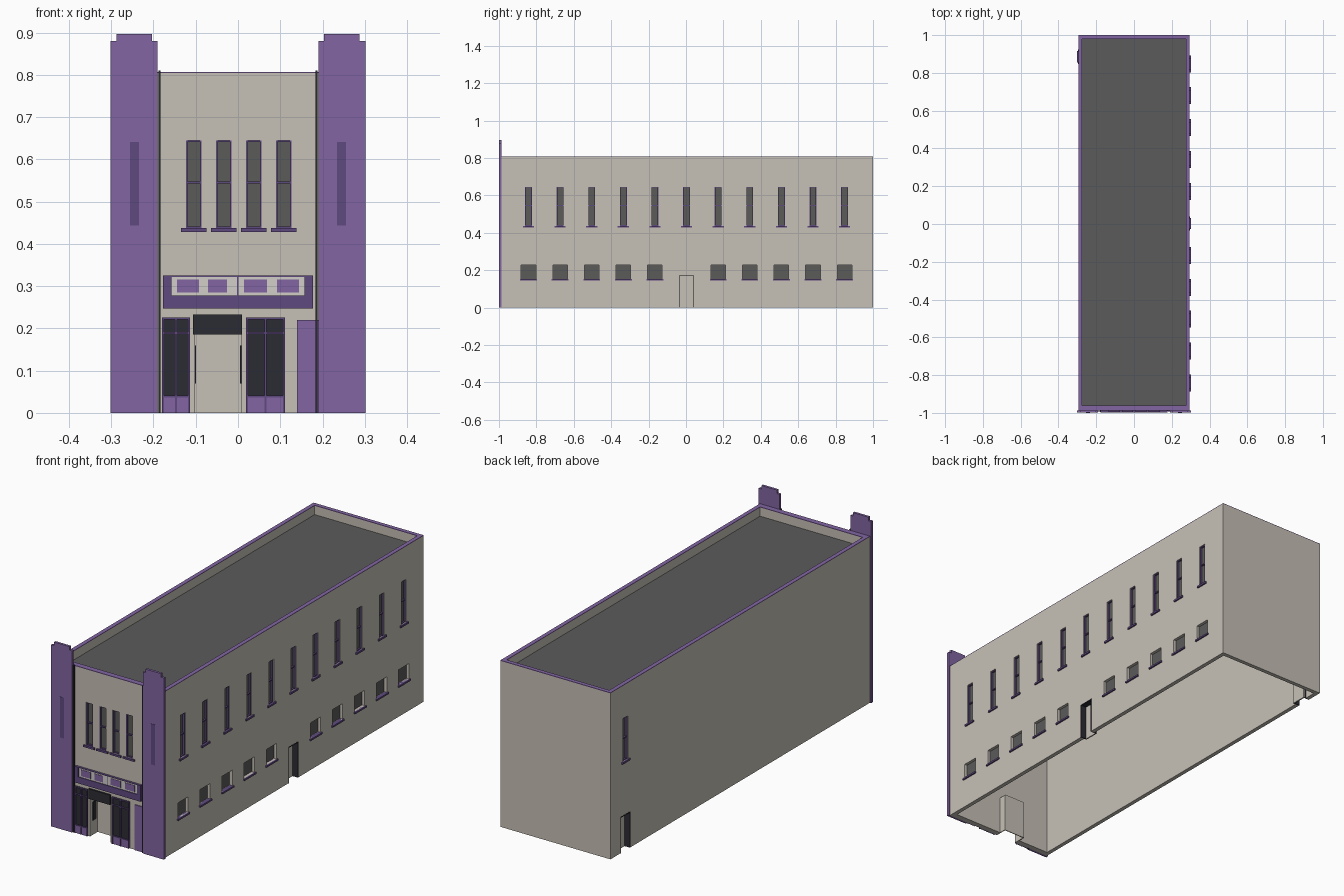
import bpy, bmesh
from mathutils import Vector

if "Cube" in bpy.data.objects:
    bpy.data.objects.remove(bpy.data.objects["Cube"], do_unlink=True)


def material(name, code):
    srgb = [int(code[i:i + 2], 16) / 255 for i in (0, 2, 4)]
    rgba = [((c + 0.055) / 1.055) ** 2.4 for c in srgb] + [1]
    m = bpy.data.materials.new(name)
    m.use_nodes = True
    m.diffuse_color = rgba
    for n in m.node_tree.nodes:
        if n.type == 'BSDF_PRINCIPLED':
            n.inputs['Base Color'].default_value = rgba
    return m


STONE = material("warm_stone", "c6c0b6")
PURPLE = material("purple_paint", "8265a2")
DEEP = material("deep_purple", "604a80")
GREY = material("grey_pane", "5b5b5a")
ROOF = material("roof_grey", "5b5b5b")
DARK = material("dark_glass", "2b2b33")
PALE = material("pale_panel", "d2cec8")

HALF, FRONT, BACK, TOP, THICK = 0.295, -0.987, 1.0, 0.804, 0.02

# Wall frames: u along the wall, d outward from its face, z up
FRAMES = {
    'front': lambda u, d, z: Vector((u, FRONT - d, z)),
    'left': lambda u, d, z: Vector((HALF + d, u, z)),
    'right': lambda u, d, z: Vector((-HALF - d, u, z)),
    'back': lambda u, d, z: Vector((u, BACK + d, z)),
}


def finish(name, bm, mat):
    me = bpy.data.meshes.new(name)
    bm.to_mesh(me)
    bm.free()
    me.materials.append(mat)
    ob = bpy.data.objects.new(name, me)
    bpy.context.scene.collection.objects.link(ob)
    return ob


def part(name, mat, wall, *boxes):
    """One object of boxes given as (u0, u1, d0, d1, z0, z1)."""
    bm = bmesh.new()
    for u0, u1, d0, d1, z0, z1 in boxes:
        a, b = FRAMES[wall](u0, d0, z0), FRAMES[wall](u1, d1, z1)
        vs = bmesh.ops.create_cube(bm, size=1)['verts']
        for v in vs:
            v.co = Vector([(a[i] + b[i]) / 2 + v.co[i] * abs(b[i] - a[i]) for i in range(3)])
    return finish(name, bm, mat)


def pierced_wall(name, wall, u0, u1, holes, thick=THICK):
    """Wall sheet with rectangular openings (u0, u1, z0, z1), given thickness."""
    us = sorted({u0, u1, *[h[0] for h in holes], *[h[1] for h in holes]})
    zs = sorted({0, TOP, *[h[2] for h in holes], *[h[3] for h in holes]})
    out = FRAMES[wall](0, 1, 0) - FRAMES[wall](0, 0, 0)
    bm = bmesh.new()
    grid = [[bm.verts.new(FRAMES[wall](u, 0, z)) for z in zs] for u in us]
    for i in range(len(us) - 1):
        for j in range(len(zs) - 1):
            cu, cz = (us[i] + us[i + 1]) / 2, (zs[j] + zs[j + 1]) / 2
            if any(h[0] < cu < h[1] and h[2] < cz < h[3] for h in holes):
                continue
            f = bm.faces.new((grid[i][j], grid[i + 1][j], grid[i + 1][j + 1], grid[i][j + 1]))
            f.normal_update()
            if f.normal.dot(out) < 0:
                f.normal_flip()
    loose = [v for v in bm.verts if not v.link_faces]
    bmesh.ops.delete(bm, geom=loose, context='VERTS')
    ob = finish(name, bm, STONE)
    mod = ob.modifiers.new("thickness", 'SOLIDIFY')
    mod.thickness = thick
    mod.offset = -1


def tall_window(wall, u):
    w, z0, z1, t = 0.0185, 0.437, 0.645, 0.004
    a, b = u - w, u + w
    part("tall_window_pane", GREY, wall, (a, b, -0.018, -0.012, z0, z1))
    part("tall_window_frame", DEEP, wall,
         (a, a + t, -0.013, -0.003, z0, z1), (b - t, b, -0.013, -0.003, z0, z1),
         (a, b, -0.013, -0.004, z1 - t, z1), (a, b, -0.013, -0.004, z0, z0 + t),
         (a, b, -0.013, -0.004, 0.543, 0.548))
    part("tall_window_sill", DEEP, wall, (u - 0.03, u + 0.03, -0.012, 0.007, 0.428, 0.437))
    return (a, b, z0, z1)


def low_window(wall, u):
    a, b, z0, z1 = u - 0.039, u + 0.039, 0.153, 0.228
    part("low_window_pane", GREY, wall, (a, b, -0.02, -0.014, z0, z1))
    part("low_window_sill", DEEP, wall, (u - 0.045, u + 0.045, -0.012, 0.007, 0.145, 0.153))
    return (a, b, z0, z1)


def side_door(wall, u):
    a, b, top, t = u - 0.038, u + 0.038, 0.175, 0.004
    part("side_door_leaf", STONE, wall, (a, b, -0.034, -0.028, 0, top))
    part("side_door_frame", DARK, wall, (a, a + t, -0.03, 0.001, 0, top),
         (b - t, b, -0.03, 0.001, 0, top), (a, b, -0.03, 0.001, top - t, top))
    return (a, b, 0, top)


# Side walls with their windows and doors
holes = []
for i in range(11):
    y = -0.842 + 0.169 * i
    holes.append(tall_window('left', y))
    holes.append(side_door('left', y) if i == 5 else low_window('left', y))
pierced_wall("left_wall", 'left', FRONT, BACK, holes)
pierced_wall("right_wall", 'right', FRONT, BACK,
             [tall_window('right', 0.885), side_door('right', 0.885)])
inner = HALF - THICK
pierced_wall("back_wall", 'back', -inner, inner, [])

# Front wall with the entrance opening
entry = (-0.102, 0.008, 0, 0.187)
pierced_wall("front_wall", 'front', -inner, inner,
             [tall_window('front', -0.105 + 0.071 * i) for i in range(4)] + [entry], 0.027)

# Roof deck and parapet coping
part("roof_deck", ROOF, 'front', (-inner, inner, -1.97, -0.025, 0.752, 0.762))
part("parapet_coping", PURPLE, 'front',
     (-HALF, -inner, -1.987, 0, TOP, TOP + 0.003), (inner, HALF, -1.987, 0, TOP, TOP + 0.003),
     (-inner, inner, -0.027, 0, TOP, TOP + 0.003),
     (-inner, inner, -1.987, -1.967, TOP, TOP + 0.003))

# Corner pylons with stepped caps, slots and edge strips
for s, side in ((-1, "right"), (1, "left")):
    part(side + "_pylon", PURPLE, 'front', (s * 0.19, s * 0.302, 0, 0.012, 0, 0.88),
         (s * 0.204, s * 0.287, 0, 0.012, 0.88, 0.897))
    part(side + "_pylon_slot", DEEP, 'front', (s * 0.234, s * 0.255, 0.011, 0.0128, 0.444, 0.641))
    part(side + "_edge_strip", DARK, 'front', (s * 0.183, s * 0.188, 0, 0.009, 0, 0.81))

# Sign box
part("sign_surround", DEEP, 'front', (-0.177, 0.177, 0, 0.012, 0.247, 0.278),
     (-0.177, -0.157, 0, 0.012, 0.278, 0.325), (0.157, 0.177, 0, 0.012, 0.278, 0.325))
part("sign_panel", PALE, 'front', (-0.157, 0.157, 0, 0.008, 0.278, 0.324))
part("sign_trim", DEEP, 'front', (-0.157, 0.157, 0, 0.011, 0.322, 0.325),
     (-0.002, 0.001, 0, 0.011, 0.278, 0.325))
part("sign_blocks", PURPLE, 'front',
     *[(a, b, 0.007, 0.01, 0.285, 0.316) for a, b in
       ((-0.144, -0.092), (-0.071, -0.026), (0.014, 0.069), (0.092, 0.144))])

# Shop windows
for a, b in ((-0.18, -0.113), (0.019, 0.111)):
    t, m = 0.005, (a + b) / 2
    part("shop_glass", DARK, 'front', (a, b, 0, 0.003, 0.04, 0.226))
    part("shop_base", PURPLE, 'front', (a, b, 0, 0.006, 0, 0.038))
    part("shop_frame", DEEP, 'front',
         *[(u - t / 2, u + t / 2, 0, 0.008, 0, 0.226) for u in (a + t / 2, m, b - t / 2)],
         *[(a, b, 0, 0.008, z, z + t) for z in (0.036, 0.187, 0.221)])

# Entrance recess, header and pulls
a, b, _, top = entry
part("entrance_recess", STONE, 'front', (a, b, -0.062, -0.058, 0, top),
     (a - 0.004, a, -0.062, -0.02, 0, top), (b, b + 0.004, -0.062, -0.02, 0, top),
     (a, b, -0.062, -0.02, top, top + 0.004))
part("entrance_side_panes", DARK, 'front', (a, a + 0.003, -0.045, -0.02, 0.07, 0.16),
     (b - 0.003, b, -0.045, -0.02, 0.07, 0.16))
part("entrance_header", DARK, 'front', (-0.106, 0.01, 0, 0.008, 0.185, 0.233))

# Narrow side panel beside the shop
part("service_panel", PURPLE, 'front', (0.14, 0.19, 0, 0.004, 0, 0.22))
